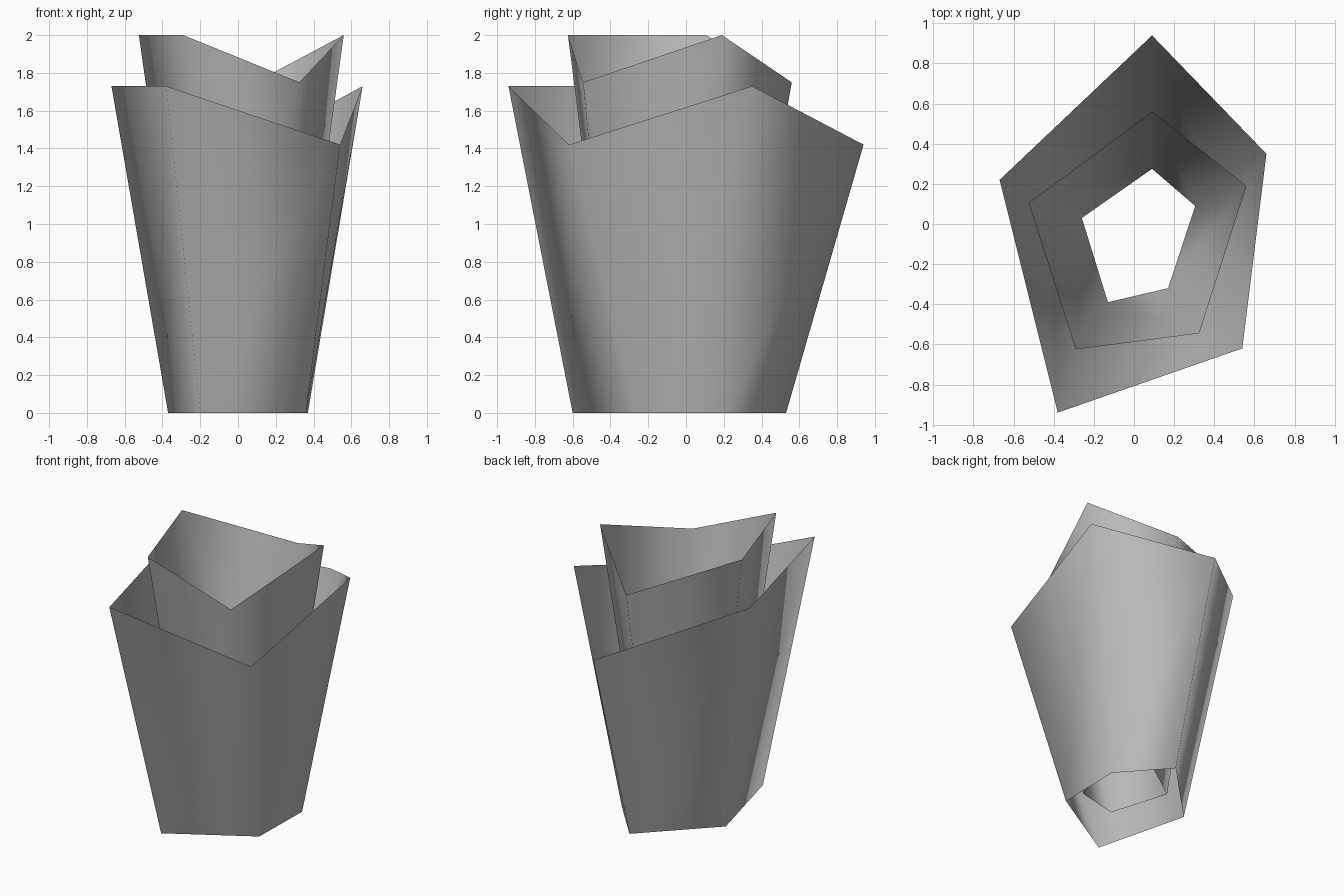
import bpy
import bmesh

cube = bpy.data.objects.get("Cube")
if cube:
    bpy.data.objects.remove(cube, do_unlink=True)

grey = bpy.data.materials.new("mid grey")
grey.use_nodes = True
colour = (0.5, 0.5, 0.5, 1)
grey.diffuse_color = colour
grey.node_tree.nodes["Principled BSDF"].inputs["Base Color"].default_value = colour


def sleeve(name, rim, base, base_z):
    """Open flaring sheet joining a zigzag rim to a flat base outline."""
    bm = bmesh.new()
    top = [bm.verts.new(p) for p in rim]
    low = [bm.verts.new((x, y, base_z)) for x, y in base]
    count = len(rim)
    for i in range(count):
        j = (i + 1) % count
        bm.faces.new((low[j], low[i], top[i], top[j])).smooth = True
    bmesh.ops.recalc_face_normals(bm, faces=bm.faces)
    # Outward-facing winding
    bm.normal_update()
    if sum(f.normal.dot(f.calc_center_median()) for f in bm.faces) < 0:
        bmesh.ops.reverse_faces(bm, faces=bm.faces)
    mesh = bpy.data.meshes.new(name)
    bm.to_mesh(mesh)
    bm.free()
    mesh.materials.append(grey)
    obj = bpy.data.objects.new(name, mesh)
    bpy.context.collection.objects.link(obj)


# Outlines run clockwise from the back corner
sleeve("outer_sleeve",
       [(0.09, 0.94, 1.42), (0.66, 0.35, 1.73), (0.54, -0.62, 1.42),
        (-0.38, -0.94, 1.73), (-0.67, 0.22, 1.73)],
       [(0.085, 0.53), (0.37, 0.21), (0.36, -0.27), (-0.2, -0.6), (-0.37, 0.07)], 0)

sleeve("inner_sleeve",
       [(0.09, 0.56, 1.75), (0.56, 0.19, 2), (0.325, -0.545, 1.75),
        (-0.29, -0.625, 2), (-0.525, 0.105, 2)],
       [(0.09, 0.275), (0.305, 0.09), (0.17, -0.32), (-0.13, -0.39), (-0.26, 0.03)], 0.15)
